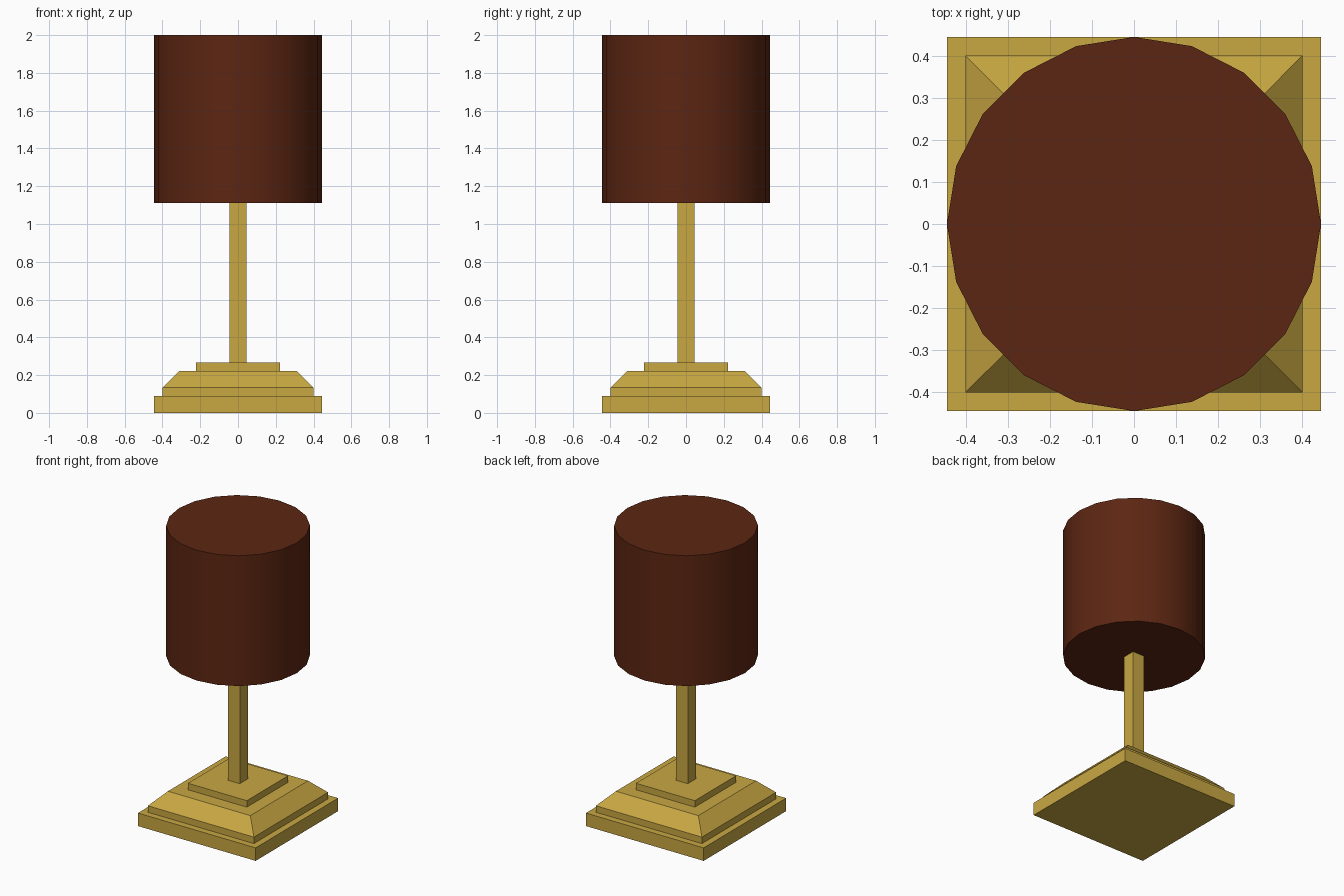
import bpy, bmesh, math

if "Cube" in bpy.data.objects:
    bpy.data.objects.remove(bpy.data.objects["Cube"])

U = 2 / 45  # design module: every size is a whole number of these


def material(name, rgb):
    m = bpy.data.materials.new(name)
    m.diffuse_color = (*rgb, 1)
    m.use_nodes = True
    m.node_tree.nodes["Principled BSDF"].inputs["Base Color"].default_value = m.diffuse_color
    return m


gold = material("gold", (0.58, 0.39, 0.055))
brown = material("dark_brown", (0.107, 0.019, 0.006))


def stack(name, sides, rings, mat, turn=0.0):
    """Closed solid lofted through (radius, z) rings, given in modules."""
    bm = bmesh.new()
    loops = []
    for r, z in rings:
        loops.append([bm.verts.new((r * U * math.cos(turn + 2 * math.pi * i / sides),
                                    r * U * math.sin(turn + 2 * math.pi * i / sides),
                                    z * U)) for i in range(sides)])
    for a, b in zip(loops, loops[1:]):
        for i in range(sides):
            j = (i + 1) % sides
            bm.faces.new((a[i], a[j], b[j], b[i]))
    bm.faces.new(loops[0][::-1])
    bm.faces.new(loops[-1])
    mesh = bpy.data.meshes.new(name)
    bm.to_mesh(mesh)
    bm.free()
    mesh.materials.append(mat)
    ob = bpy.data.objects.new(name, mesh)
    bpy.context.collection.objects.link(ob)
    return ob


def square(name, rings, mat):
    """Square solid from (half width, z) rings."""
    return stack(name, 4, [(h * math.sqrt(2), z) for h, z in rings], mat, math.pi / 4)


# Stepped square foot
square("base_plate", [(10, 0), (10, 2)], gold)
square("base_taper", [(9, 2), (9, 3), (7, 5)], gold)
square("base_cap", [(5, 5), (5, 6)], gold)

# Square post
square("post", [(1, 6), (1, 25)], gold)

# Closed 20-sided drum shade, smooth around the side
shade = stack("lamp_shade", 20, [(10, 25), (10, 45)], brown)
bpy.context.view_layer.objects.active = shade
shade.select_set(True)
bpy.ops.object.shade_smooth_by_angle(angle=math.radians(30))
